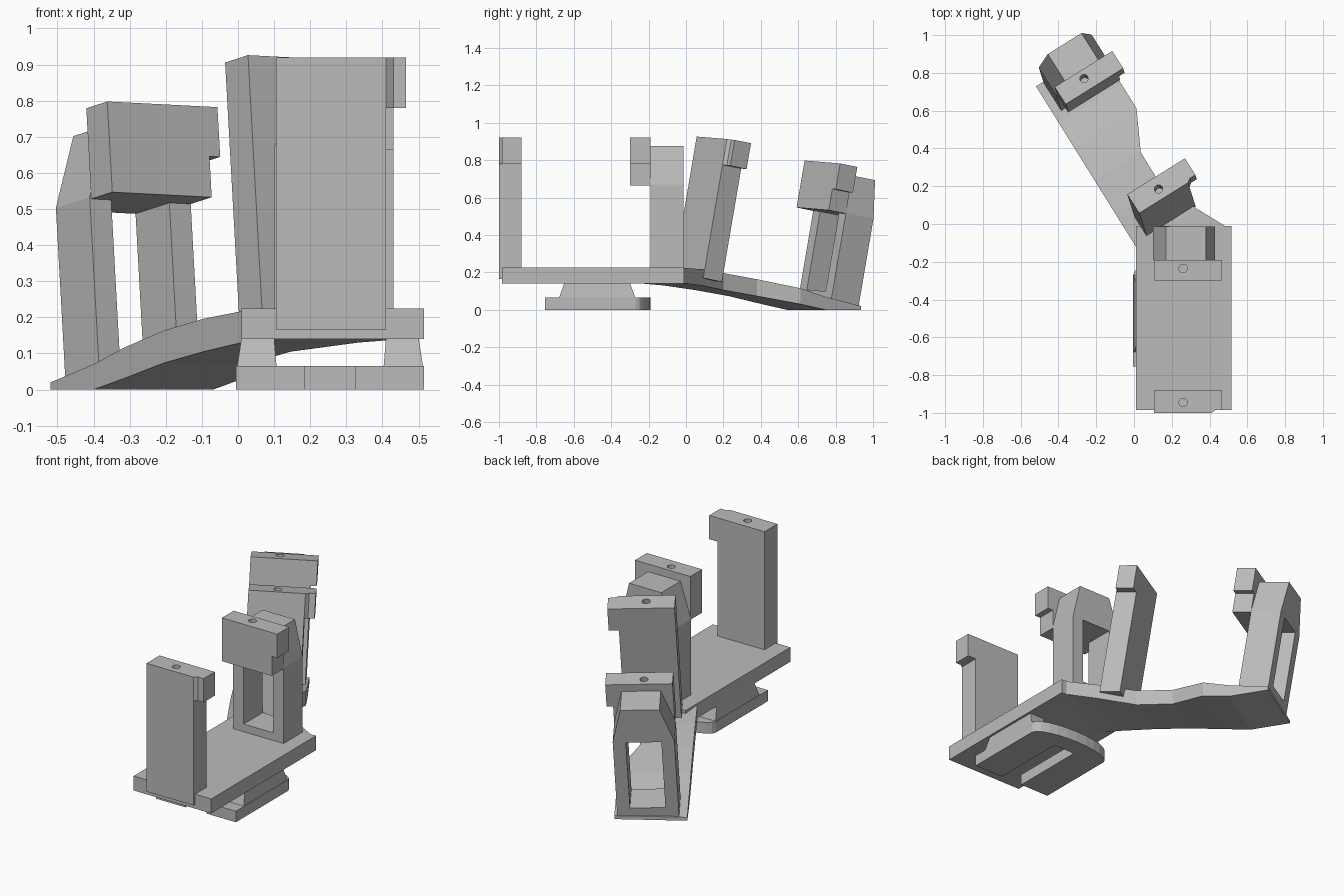
import bpy, bmesh, math
from mathutils import Matrix, Vector

cube = bpy.data.objects.get("Cube")
if cube:
    bpy.data.objects.remove(cube)

grey = bpy.data.materials.new("plain_grey")
grey.use_nodes = True
colour = (0.5, 0.5, 0.5, 1)
grey.diffuse_color = colour
grey.node_tree.nodes["Principled BSDF"].inputs["Base Color"].default_value = colour


def loft(name, loops):
    """Skin a closed solid through loops of equal length."""
    bm = bmesh.new()
    rings = [[bm.verts.new(p) for p in loop] for loop in loops]
    n = len(rings[0])
    for a, b in zip(rings, rings[1:]):
        for i in range(n):
            j = (i + 1) % n
            bm.faces.new((a[i], a[j], b[j], b[i]))
    bm.faces.new(rings[0][::-1])
    bm.faces.new(rings[-1])
    bmesh.ops.recalc_face_normals(bm, faces=bm.faces)
    mesh = bpy.data.meshes.new(name)
    bm.to_mesh(mesh)
    bm.free()
    mesh.materials.append(grey)
    obj = bpy.data.objects.new(name, mesh)
    bpy.context.collection.objects.link(obj)
    return obj


def plan(name, outline, z0, z1):
    return loft(name, [[(x, y, z) for x, y in outline] for z in (z0, z1)])


def front(name, outline, y0, y1):
    return loft(name, [[(x, y, z) for x, z in outline] for y in (y0, y1)])


def rect(x0, x1, y0, y1):
    return [(x0, y0), (x1, y0), (x1, y1), (x0, y1)]


def circle(r, n=24):
    return [(r * math.cos(i * math.tau / n), r * math.sin(i * math.tau / n)) for i in range(n)]


def cut(obj, cutter):
    mod = obj.modifiers.new("cut", "BOOLEAN")
    mod.operation, mod.solver, mod.object = "DIFFERENCE", "EXACT", cutter
    bpy.context.view_layer.objects.active = obj
    bpy.ops.object.modifier_apply(modifier=mod.name)
    bpy.data.objects.remove(cutter)


def frame(origin, x_axis, z_axis):
    z = Vector(z_axis).normalized()
    y = z.cross(Vector(x_axis)).normalized()
    x = y.cross(z)
    m = Matrix((x, y, z)).transposed().to_4x4()
    m.translation = origin
    return m


# Posts use the centre of the screw hole on their top as origin
def slab_post(name, place):
    body = plan(name, rect(-0.155, 0.15, -0.055, 0.065), -0.755, 0)
    cut(body, plan("hole_cutter", circle(0.022), -0.1, 0.05))
    lip = plan(name + "_lip", [(0.15, -0.055), (0.17, -0.04), (0.205, -0.04),
                               (0.205, 0.065), (0.15, 0.065)], -0.14, 0)
    for part in (body, lip):
        part.matrix_world = place


def arch_post(name, place, bottom):
    # Clamp head with a stepped side
    head = front(name + "_head", [(-0.155, -0.255), (0.17, -0.255), (0.17, -0.14),
                                  (0.205, -0.14), (0.205, 0), (-0.155, 0)], -0.065, 0.045)
    cut(head, plan("hole_cutter", circle(0.022), -0.1, 0.05))
    # Chamfered arch with a window
    arch = front(name + "_arch", [(-0.16, bottom), (0.17, bottom), (0.17, -0.25),
                                  (0.12, -0.045), (-0.09, -0.045), (-0.16, -0.25)], 0.045, 0.222)
    cut(arch, front("window_cutter", rect(-0.09, 0.1, bottom + 0.06, -0.255), -0.2, 0.4))
    for part in (head, arch):
        part.matrix_world = place


# Base plate
plan("base_plate", rect(0.01, 0.515, -0.985, -0.01), 0.14, 0.225)

# Straight posts on the plate, then leaning ones on the arm
across, lean = (0.849, 0.529, -0.05), (-0.055, 0.17, 1)
slab_post("front_post", Matrix.Translation((0.26, -0.945, 0.92)))
arch_post("plate_clamp", Matrix.Translation((0.26, -0.235, 0.92)), -0.71)
slab_post("leaning_post", frame((0.13, 0.185, 0.91), across, lean))
arch_post("leaning_clamp", frame((-0.265, 0.77, 0.78), across, lean), -0.74)

# Curved arm: distance along, width, top height, bottom height
stations = [(-0.16, 0.46, 0.224, 0.142), (0, 0.38, 0.217, 0.13), (0.2, 0.285, 0.196, 0.105),
            (0.41, 0.286, 0.163, 0.073), (0.62, 0.39, 0.115, 0.03),
            (0.775, 0.39, 0.07, 0), (1, 0.39, 0.02, 0)]
arm = loft("curved_arm", [[(0, s, b), (w, s, b), (w, s, t), (0, s, t)] for s, w, t, b in stations])
arm.matrix_world = frame((0.01, -0.12, 0), (0.849, 0.529, 0), (0, 0, 1))

# Slotted foot with a rounded back
mid, half = 0.255, 0.26
back = [(mid + half * math.cos(a), -0.27 + 0.08 * math.sin(a))
        for a in (math.pi * i / 12 for i in range(13))]
slot = [(mid - 0.07, -0.755), (mid - 0.07, -0.3), (mid + 0.07, -0.3), (mid + 0.07, -0.755)]
plan("slotted_foot", [(mid - half, -0.755)] + slot + [(mid + half, -0.755)] + back, 0, 0.065)

# Tapered blocks joining foot and plate
for side, name in ((-1, "right_foot_block"), (1, "left_foot_block")):
    loops = []
    for inner, outer, y0, y1, z in ((0.148, 0.258, -0.68, -0.27, 0.06),
                                    (0.155, 0.245, -0.65, -0.3, 0.145)):
        loops.append([(x, y, z) for x, y in rect(mid + side * inner, mid + side * outer, y0, y1)])
    loft(name, loops)
